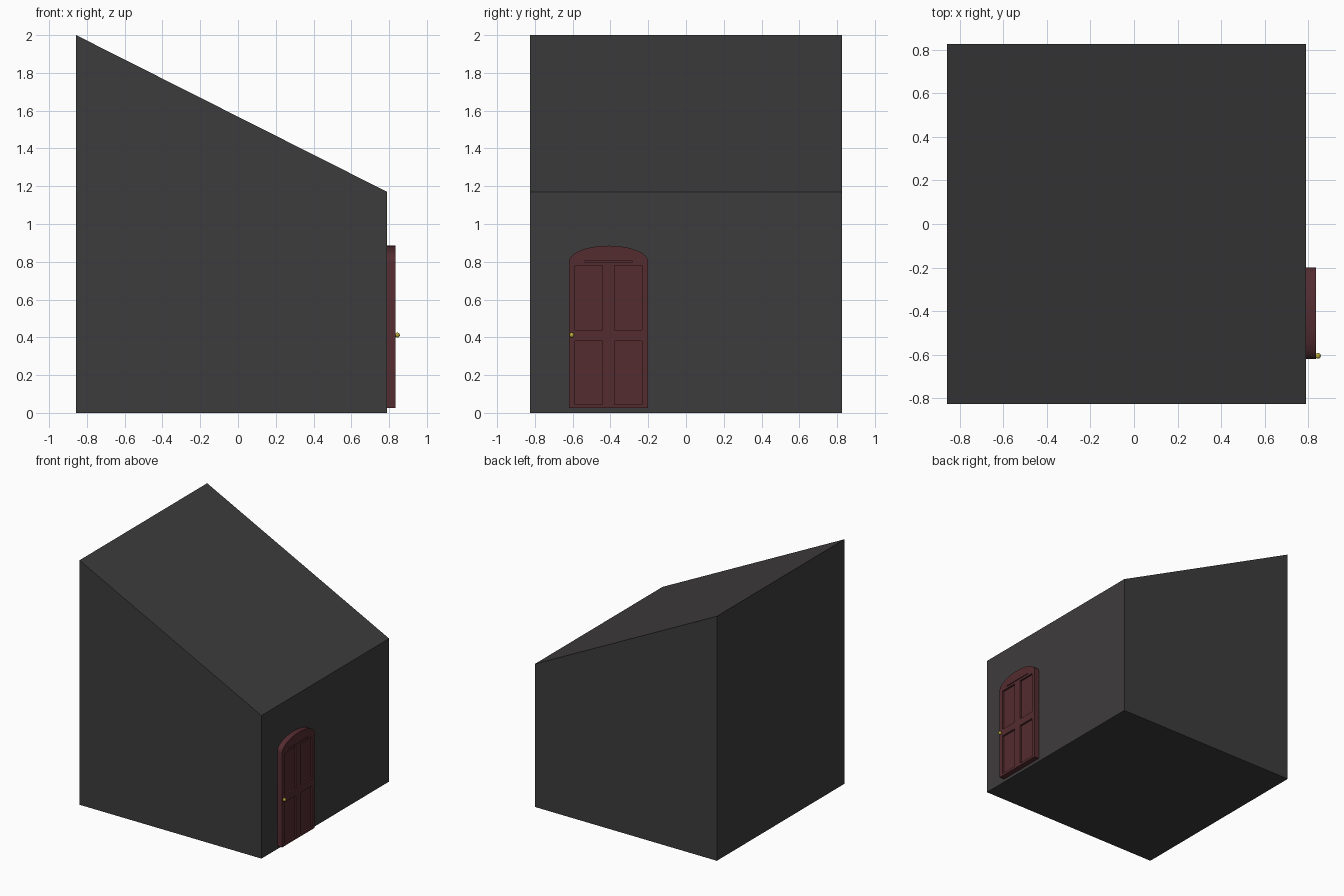
import bpy, bmesh, math
from mathutils import Vector

if "Cube" in bpy.data.objects:
    bpy.data.objects.remove(bpy.data.objects["Cube"])


def material(name, color):
    m = bpy.data.materials.new(name)
    m.diffuse_color = (*color, 1)
    m.use_nodes = True
    m.node_tree.nodes["Principled BSDF"].inputs["Base Color"].default_value = m.diffuse_color
    return m


def prism(name, points, direction, mat=None):
    """Extrude a closed planar outline into a solid."""
    bm = bmesh.new()
    face = bm.faces.new([bm.verts.new(p) for p in points])
    new = bmesh.ops.extrude_face_region(bm, geom=[face])["geom"]
    bmesh.ops.translate(bm, vec=Vector(direction),
                        verts=[v for v in new if isinstance(v, bmesh.types.BMVert)])
    bmesh.ops.recalc_face_normals(bm, faces=bm.faces)
    mesh = bpy.data.meshes.new(name)
    bm.to_mesh(mesh)
    bm.free()
    obj = bpy.data.objects.new(name, mesh)
    bpy.context.collection.objects.link(obj)
    if mat:
        mesh.materials.append(mat)
    return obj


def recess(target, y0, y1, z0, z1, depth):
    """Cut a rectangular recess into the outer door face."""
    x = DOOR_X - depth
    cutter = prism("recess_cutter", [(x, y0, z0), (x, y1, z0), (x, y1, z1), (x, y0, z1)],
                   (depth + 0.02, 0, 0), target.data.materials[0])
    mod = target.modifiers.new("recess", "BOOLEAN")
    mod.operation, mod.solver, mod.object = "DIFFERENCE", "EXACT", cutter
    bpy.context.view_layer.objects.active = target
    bpy.ops.object.modifier_apply(modifier=mod.name)
    bpy.data.objects.remove(cutter)


WALL_X, DOOR_X = 0.79, 0.834
dark = material("dark_wall", (0.048, 0.045, 0.047))
red = material("door_red", (0.09, 0.025, 0.03))
brass = material("brass", (0.5, 0.4, 0.04))

# Shed body with a single sloping roof
prism("house_body", [(-0.857, -0.825, 0), (WALL_X, -0.825, 0),
                     (WALL_X, -0.825, 1.17), (-0.857, -0.825, 2)], (0, 1.65, 0), dark)

# Arched door slab
cy, half = -0.41, 0.21
outline = [(WALL_X - 0.005, cy - half, 0.025), (WALL_X - 0.005, cy + half, 0.025)]
for i in range(25):
    a = math.pi * i / 24
    outline.append((WALL_X - 0.005, cy + half * math.cos(a), 0.80 + 0.085 * math.sin(a)))
door = prism("door", outline, (DOOR_X - WALL_X + 0.005, 0, 0), red)

# Four recessed panels and the slot below the arch
for y0, y1 in ((-0.588, -0.442), (-0.378, -0.232)):
    for z0, z1 in ((0.045, 0.38), (0.44, 0.78)):
        recess(door, y0, y1, z0, z1, 0.015)
recess(door, -0.538, -0.282, 0.798, 0.804, 0.008)
bpy.ops.object.select_all(action="DESELECT")
door.select_set(True)
bpy.context.view_layer.objects.active = door
bpy.ops.object.shade_smooth_by_angle(angle=math.radians(30))

# Round door knob
bpy.ops.mesh.primitive_uv_sphere_add(segments=20, ring_count=12, radius=0.013,
                                     location=(0.844, -0.605, 0.412))
knob = bpy.context.object
knob.name = "door_knob"
knob.data.materials.append(brass)
bpy.ops.object.shade_smooth()
